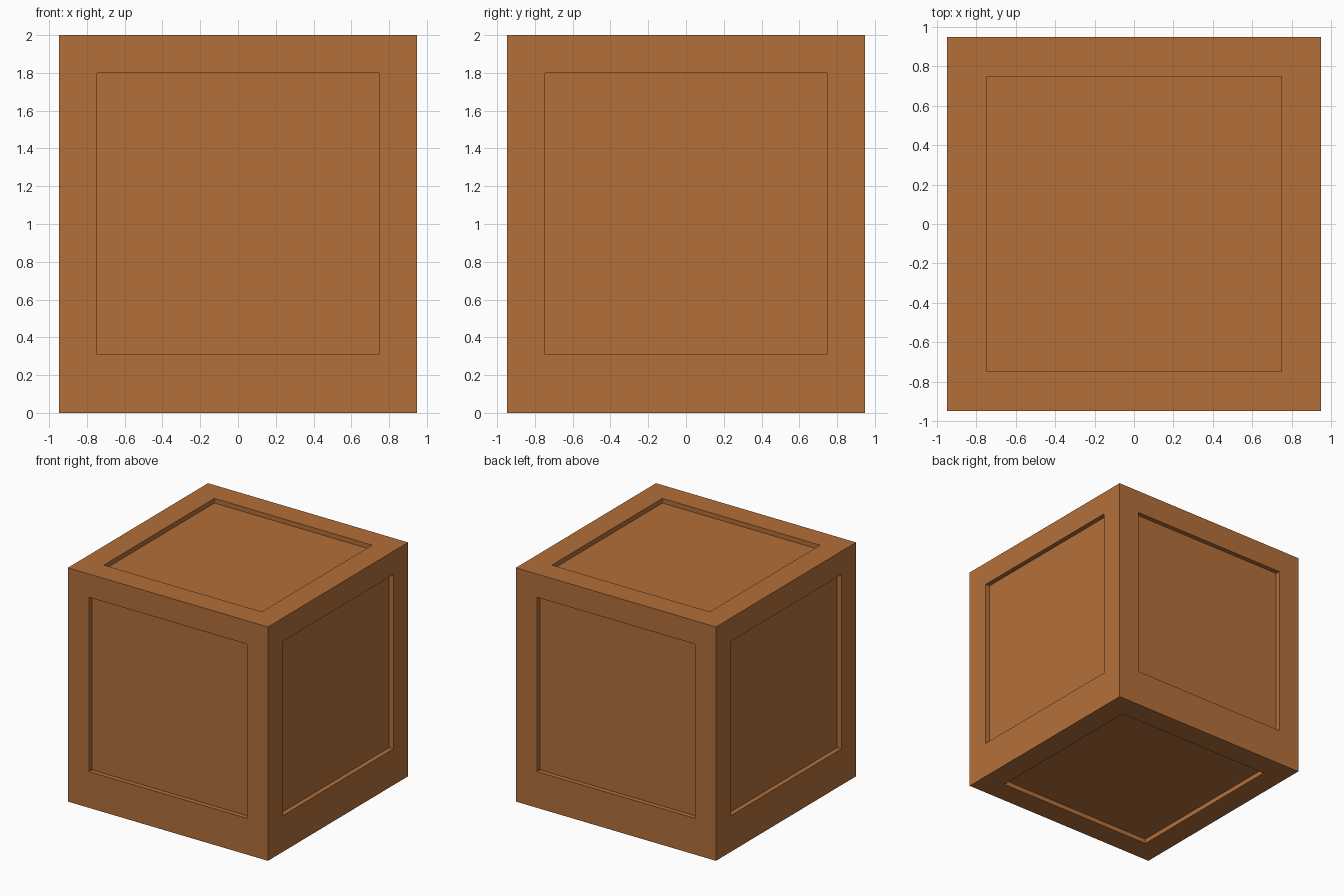
import bpy, bmesh
from mathutils import Matrix

if "Cube" in bpy.data.objects:
    bpy.data.objects.remove(bpy.data.objects["Cube"])

WIDTH, HEIGHT = 1.893, 2.0
BORDER, LOWER_RAIL, DEPTH = 0.2, 0.31, 0.04

# Crate body
bm = bmesh.new()
bmesh.ops.create_cube(bm, size=1, matrix=Matrix.Translation((0, 0, HEIGHT / 2))
                      @ Matrix.Diagonal((WIDTH, WIDTH, HEIGHT, 1)))

# Panel outline on all six faces
panels = list(bm.faces)
bmesh.ops.inset_individual(bm, faces=panels, thickness=BORDER, use_even_offset=True)

# Taller bottom rail on the four sides
bm.normal_update()
for f in panels:
    if abs(f.normal.z) < 0.5:
        for v in f.verts:
            if v.co.z < HEIGHT / 2:
                v.co.z = LOWER_RAIL

# Recessed panels with straight walls
bmesh.ops.inset_individual(bm, faces=panels, thickness=0, depth=-DEPTH)
bm.normal_update()

mesh = bpy.data.meshes.new("crate")
bm.to_mesh(mesh)
bm.free()

wood = bpy.data.materials.new("brown wood")
wood.diffuse_color = (0.456, 0.159, 0.042, 1)
wood.use_nodes = True
wood.node_tree.nodes["Principled BSDF"].inputs["Base Color"].default_value = wood.diffuse_color
mesh.materials.append(wood)
bpy.context.collection.objects.link(bpy.data.objects.new("crate", mesh))
